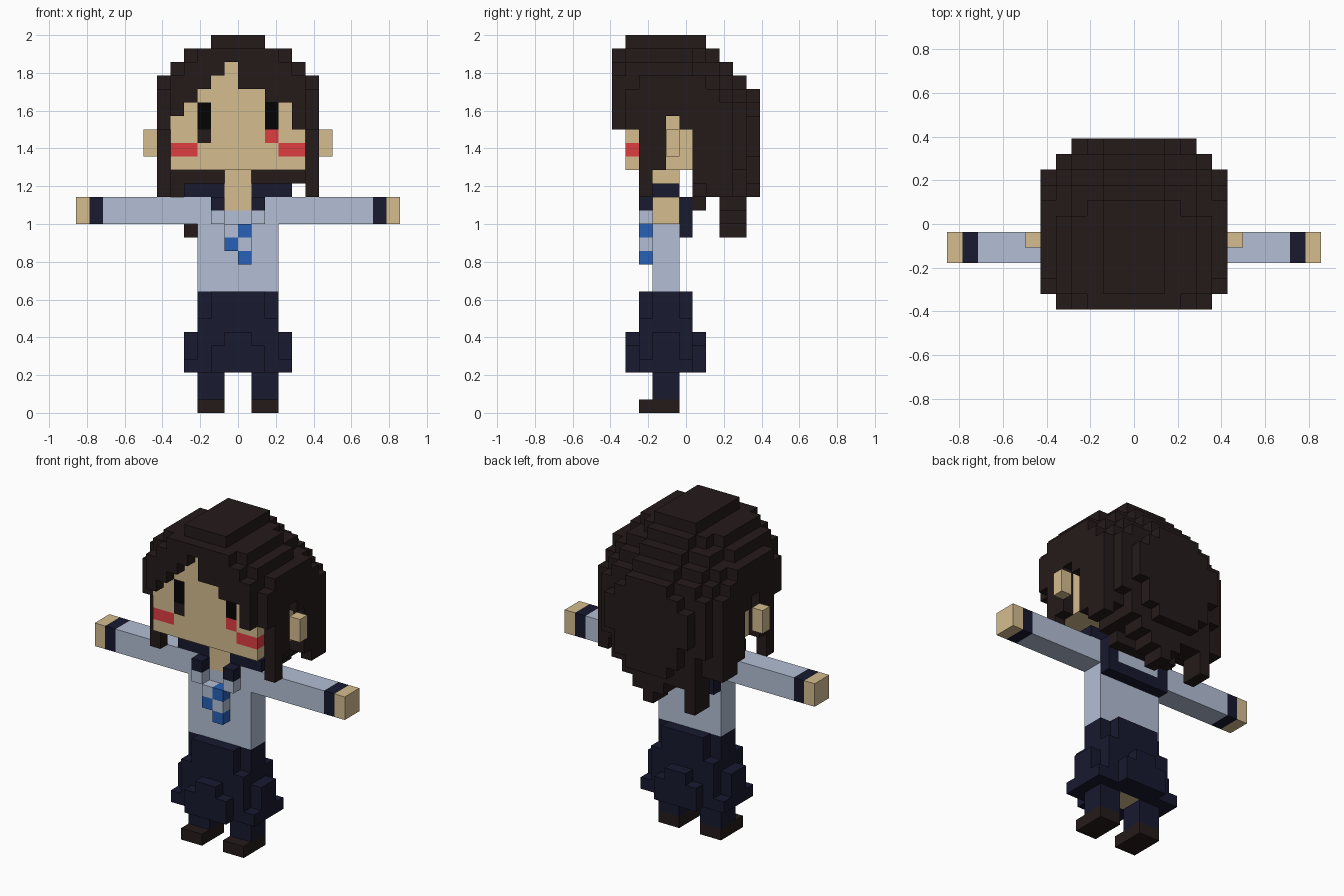
import bpy, bmesh
from mathutils import Vector

if "Cube" in bpy.data.objects:
    bpy.data.objects.remove(bpy.data.objects["Cube"])

V = 2 / 28          # size of one block
SKIN, HAIR, NAVY, SHIRT, BLUE, RED, BLACK = range(7)


def srgb(r, g, b):
    def f(c):
        c /= 255
        return c / 12.92 if c <= 0.04045 else ((c + 0.055) / 1.055) ** 2.4
    return (f(r), f(g), f(b), 1)


mats = []
for name, col in [("skin", (213, 188, 143)), ("dark_brown", (37, 27, 26)), ("navy", (24, 25, 47)),
                  ("pale_blue", (179, 191, 213)), ("bright_blue", (39, 97, 184)),
                  ("red", (222, 61, 64)), ("black", (4, 4, 4))]:
    m = bpy.data.materials.new(name)
    m.diffuse_color = srgb(*col)
    m.use_nodes = True
    m.node_tree.nodes["Principled BSDF"].inputs["Base Color"].default_value = m.diffuse_color
    mats.append(m)

grid = {}           # cell -> (part, colour)


def fill(part, color, x, y, z, mirror=False):
    """Fill the block range x, y, z (start, end); optionally mirrored across x."""
    for i in range(*x):
        for j in range(*y):
            for k in range(*z):
                grid[(i, j, k)] = (part, color)
                if mirror:
                    grid[(-1 - i, j, k)] = (part, color)


# hair dome: half width of each row (front to back) for every layer
DOME = {27: [0, 2, 2, 2, 2, 2, 2],
        26: [3, 4, 4, 4, 4, 4, 3, 2],
        25: [4, 5, 5, 5, 5, 5, 4, 4, 2],
        24: [5, 5, 6, 6, 6, 6, 6, 5, 4, 2],
        23: [5, 6, 6, 6, 6, 6, 6, 6, 5, 4, 2],
        22: [5, 6, 6, 6, 6, 6, 6, 6, 6, 5, 3],
        18: [5, 6, 6, 6, 6, 6, 6, 6, 6, 5, 3],
        17: [5, 6, 6, 6, 6, 6, 6, 6, 6, 4, 3],
        16: [5, 6, 6, 6, 6, 6, 6, 6, 6, 4, 2]}
LOWER = [5, 6, 6, 6, 6, 6, 6, 6, 6, 5, 4]
FRINGE = [21, 22, 23, 24, 25, 26, 24, 24, 23, 23, 21, 21]   # lower edge, x = -6..5
LOCKS = {-4: 13, -3: 15, -2: 15, -1: 14, 0: 13, 1: 14, 2: 15}   # lower edge at the back


def hair_bottom(i, j):
    a = i if i >= 0 else -1 - i
    if j < 2:
        return FRINGE[i + 6]
    if j < 6:                       # side locks and opening around the ear
        return {2: 16, 3: 18, 4: 22, 5: 21}[j] if a == 5 else 18
    if j in (8, 9) and i in LOCKS:
        return LOCKS[i]             # long locks at the back
    if a == 5:
        return 17 if j == 6 else 16
    if a >= 3:
        return 16 if a == 3 or i < 0 else 17
    return 15 if j == 6 else 16


for k in range(13, 28):
    for j, w in enumerate(DOME.get(k, LOWER)):
        for i in range(-w, w):
            if k >= hair_bottom(i, j):
                grid[(i, j, k)] = ("hair", HAIR)

# head, with the face reaching up to the fringe
fill("head", SKIN, (-5, 5), (1, 7), (18, 22))
for i in range(-5, 5):
    fill("head", SKIN, (i, i + 1), (1, 2), (18, FRINGE[i + 6]))
fill("ears", SKIN, (6, 7), (4, 5), (19, 21), True)

# painted face
fill("eyes", BLACK, (2, 3), (1, 2), (21, 23), True)
fill("eye_shade", HAIR, (-3, -2), (1, 2), (20, 21))
fill("cheeks", RED, (3, 5), (1, 2), (19, 20), True)
fill("cheeks", RED, (2, 3), (1, 2), (20, 21))

# torso and arms
fill("torso", SHIRT, (-3, 3), (3, 5), (9, 16))
fill("sleeves", SHIRT, (3, 10), (3, 5), (14, 16), True)
fill("cuffs", NAVY, (10, 11), (3, 5), (14, 16), True)
fill("hands", SKIN, (11, 12), (3, 5), (14, 16), True)

# sailor collar with a pale back panel, neck and lapels
fill("collar", NAVY, (-4, 4), (3, 5), (16, 17))
fill("collar", NAVY, (-3, 3), (5, 6), (13, 16))
fill("collar_panel", SHIRT, (-2, 2), (5, 6), (14, 16))
fill("neck", SKIN, (-1, 1), (3, 5), (15, 18))
fill("collar", NAVY, (1, 2), (2, 3), (15, 16), True)
fill("lapels", SHIRT, (1, 2), (2, 3), (14, 15), True)

# checked tie
for i, k, c in [(0, 13, BLUE), (-1, 13, SHIRT), (-1, 12, BLUE), (0, 12, SHIRT), (0, 11, BLUE)]:
    fill("tie_blue" if c == BLUE else "tie_pale", c, (i, i + 1), (2, 3), (k, k + 1))

# skirt: cross-shaped waist, full middle, flared hem panels
fill("skirt", NAVY, (-3, 3), (3, 5), (7, 9))
fill("skirt", NAVY, (-2, 2), (2, 6), (7, 9))
fill("skirt", NAVY, (-3, 3), (2, 6), (3, 7))
for j in (1, 6):
    fill("skirt", NAVY, (0, 2), (j, j + 1), (3, 5), True)
    fill("skirt", NAVY, (0, 1), (j, j + 1), (5, 6), True)
fill("skirt", NAVY, (3, 4), (2, 6), (3, 4), True)
fill("skirt", NAVY, (3, 4), (3, 5), (4, 6), True)
fill("hips", SKIN, (-1, 1), (3, 5), (3, 4))

# legs and shoes
fill("legs", NAVY, (1, 3), (3, 5), (1, 3), True)
fill("shoes", HAIR, (1, 3), (2, 5), (0, 1), True)

# build one mesh per part from its uncovered block faces
for part in sorted({p for p, c in grid.values()}):
    bm = bmesh.new()
    verts = {}

    def vert(c):
        c = tuple(c)
        if c not in verts:
            verts[c] = bm.verts.new((c[0] * V, (c[1] - 5.5) * V, c[2] * V))
        return verts[c]

    color = SKIN
    for cell, (p, c) in grid.items():
        if p != part:
            continue
        color = c
        for axis in range(3):
            u, v = Vector((0, 0, 0)), Vector((0, 0, 0))
            u[(axis + 1) % 3] = 1
            v[(axis + 2) % 3] = 1
            for side in (0, 1):
                n = list(cell)
                n[axis] += 2 * side - 1
                if tuple(n) in grid:
                    continue
                o = Vector(cell)
                o[axis] += side
                ring = [o, o + u, o + u + v, o + v]
                bm.faces.new([vert(q) for q in (ring if side else ring[::-1])])
    me = bpy.data.meshes.new(part)
    bm.to_mesh(me)
    bm.free()
    me.materials.append(mats[color])
    ob = bpy.data.objects.new(part, me)
    bpy.context.collection.objects.link(ob)
